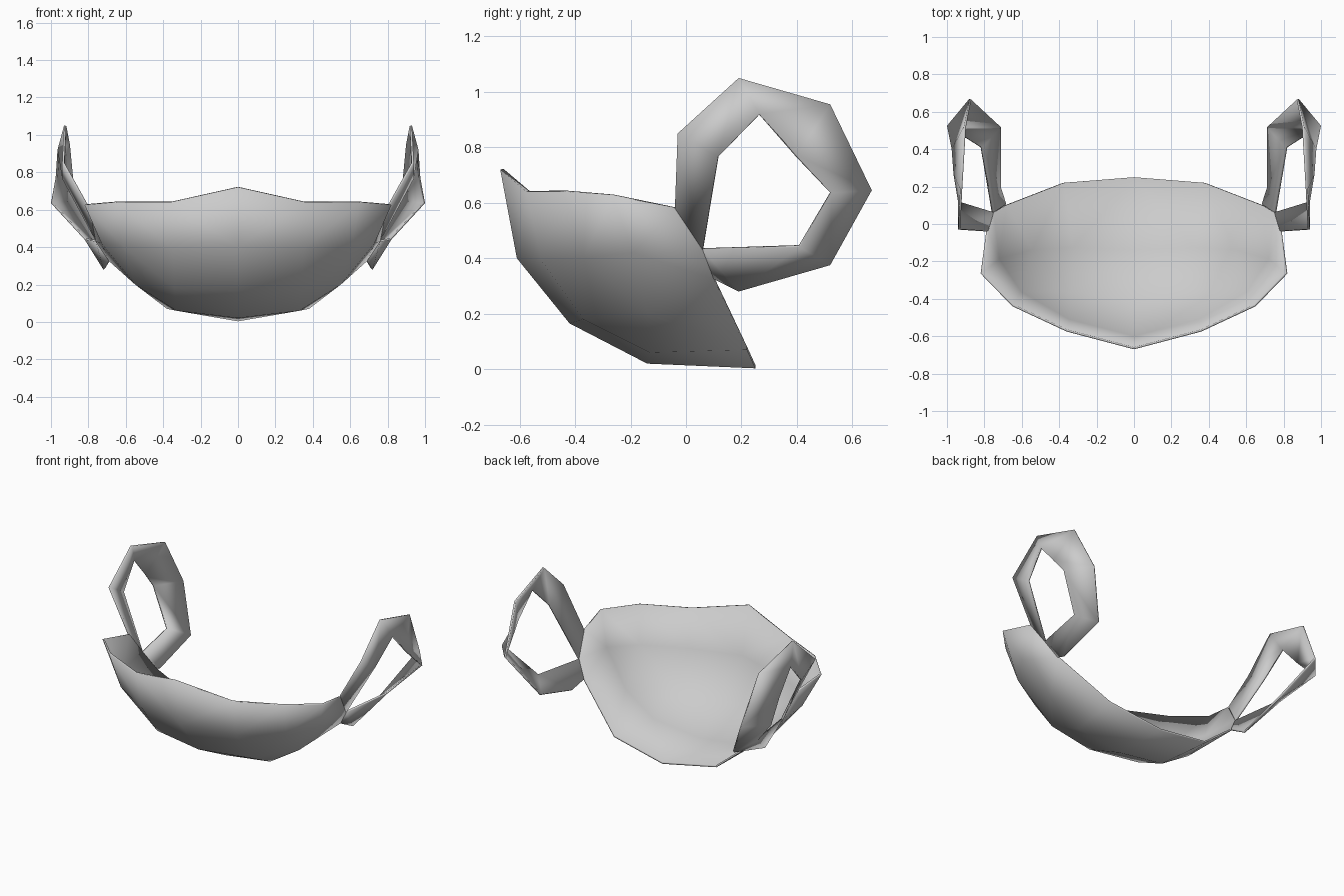
import bpy, bmesh

if "Cube" in bpy.data.objects:
    bpy.data.objects.remove(bpy.data.objects["Cube"])

grey = bpy.data.materials.new("light grey fabric")
grey.diffuse_color = (0.6, 0.6, 0.6, 1)
grey.use_nodes = True
grey.node_tree.nodes["Principled BSDF"].inputs["Base Color"].default_value = grey.diffuse_color

# key points of the right half; the left half is mirrored
P = {
    # centre line, top to bottom
    "a0": (0, -.67, .72), "a1": (0, -.61, .40), "a2": (0, -.42, .165),
    "a3": (0, -.14, .02), "a4": (0, .25, .003),
    # second column
    "b0": (.36, -.575, .64), "b1": (.35, -.52, .39), "b2": (.34, -.37, .18),
    "b3": (.33, -.13, .06), "b4": (.38, .22, .07),
    # cheek and side edge
    "c0": (.65, -.44, .64), "c1": (.61, -.37, .40), "c2": (.55, -.14, .20),
    "d0": (.82, -.265, .625), "d1": (.73, -.19, .42),
    "e0": (.79, -.04, .58), "h": (.76, .06, .43), "e2": (.69, .10, .325),
    # ear loop outer edge
    "o1": (.94, -.03, .85), "o2": (.93, .19, 1.05), "o3": (.91, .52, .955),
    "o4": (.88, .67, .645), "o5": (.72, .52, .375), "o6": (.72, .19, .28),
    # ear loop inner edge
    "i1": (.94, .115, .765), "i2": (.965, .265, .92), "i3": (.975, .40, .77),
    "i4": (1.0, .525, .635), "i5": (.82, .41, .44),
}

MASK = ["a0 b0 b1 a1", "a1 b1 b2 a2", "a2 b2 b3 a3", "a3 b3 b4 a4",
        "b0 c0 c1 b1", "b1 c1 c2 b2", "b2 c2 b3", "b3 c2 e2 b4",
        "c0 d0 d1 c1", "c1 d1 c2", "d1 e2 c2", "d0 e0 h d1", "h e2 d1"]
LOOP = ["e0 o1 i1 h", "o1 o2 i2 i1", "o2 o3 i3 i2", "o3 o4 i4 i3",
        "o4 o5 i5 i4", "o5 o6 h i5", "o6 e2 h"]


def shell(name, faces, thickness):
    """Mirrored thin sheet through the named points."""
    bm = bmesh.new()
    verts = {}
    for f in faces:
        for k in f.split():
            if k not in verts:
                verts[k] = bm.verts.new(P[k])
        # reversed so that normals point out of the bowl
        bm.faces.new([verts[k] for k in reversed(f.split())])
    me = bpy.data.meshes.new(name)
    bm.to_mesh(me)
    bm.free()
    for p in me.polygons:
        p.use_smooth = True
    me.materials.append(grey)
    ob = bpy.data.objects.new(name, me)
    bpy.context.collection.objects.link(ob)
    m = ob.modifiers.new("mirror", 'MIRROR')
    m.use_axis[0] = True
    m.use_clip = True
    s = ob.modifiers.new("thickness", 'SOLIDIFY')
    s.thickness = thickness
    s.offset = -1
    bpy.ops.object.select_all(action='DESELECT')
    ob.select_set(True)
    bpy.context.view_layer.objects.active = ob
    bpy.ops.object.shade_smooth_by_angle(angle=1.0)
    return ob


# curved face cover and the two ear loops
shell("mask_body", MASK, .012)
shell("ear_loops", LOOP, .012)
